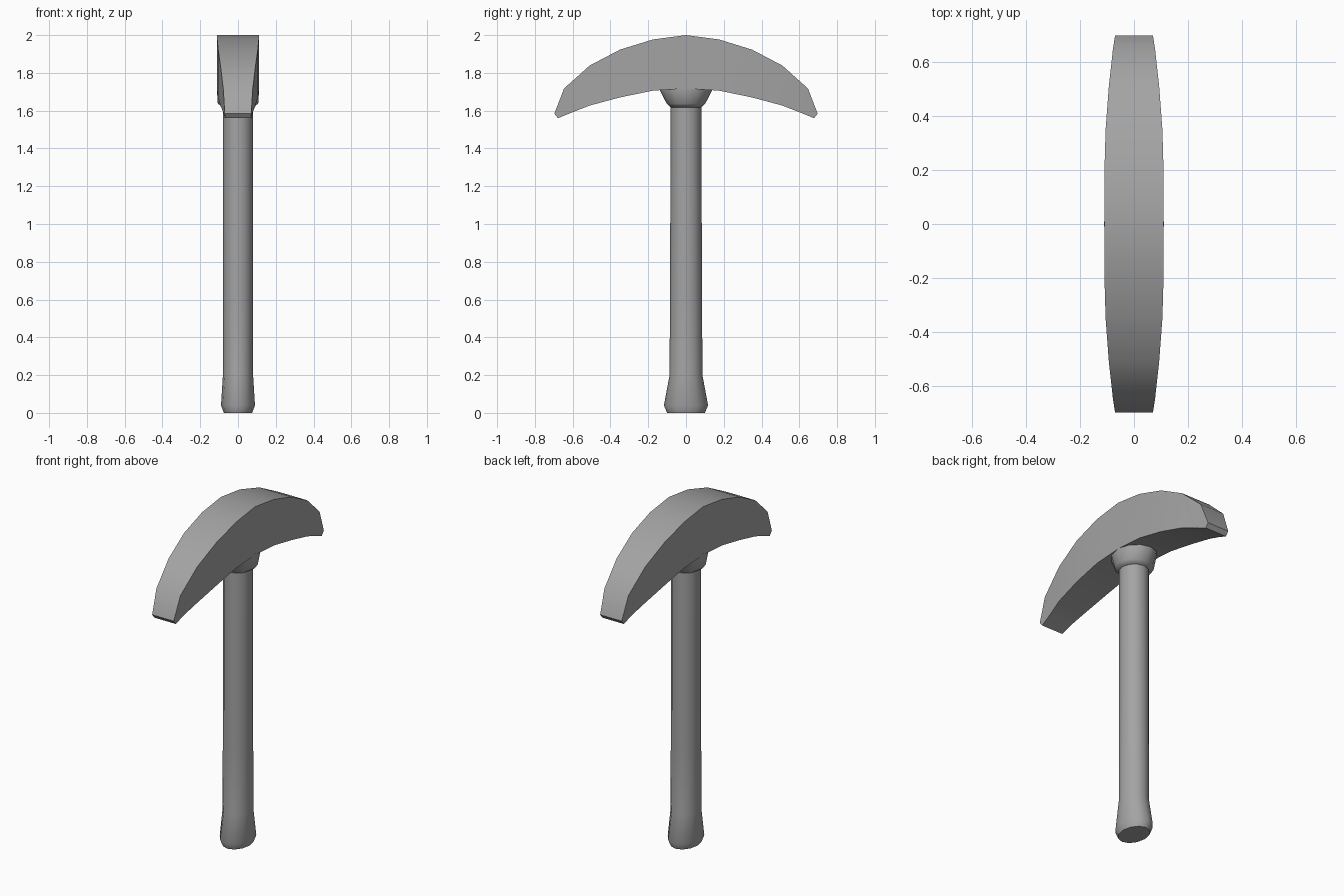
import bpy, bmesh, math

cube = bpy.data.objects.get("Cube")
if cube:
    bpy.data.objects.remove(cube, do_unlink=True)

grey = bpy.data.materials.new("plain grey")
grey.use_nodes = True
colour = (0.37, 0.37, 0.37, 1)
grey.diffuse_color = colour
grey.node_tree.nodes["Principled BSDF"].inputs["Base Color"].default_value = colour


def loft(name, rings, angle):
    """Skin a list of rings of points, cap both ends and shade by angle."""
    bm = bmesh.new()
    loops = [[bm.verts.new(p) for p in ring] for ring in rings]
    n = len(loops[0])
    for a, b in zip(loops, loops[1:]):
        for i in range(n):
            j = (i + 1) % n
            bm.faces.new((a[i], a[j], b[j], b[i]))
    bm.faces.new(loops[0])
    bm.faces.new(loops[-1])
    bmesh.ops.recalc_face_normals(bm, faces=bm.faces)
    mesh = bpy.data.meshes.new(name)
    bm.to_mesh(mesh)
    bm.free()
    mesh.materials.append(grey)
    obj = bpy.data.objects.new(name, mesh)
    bpy.context.collection.objects.link(obj)
    bpy.ops.object.select_all(action='DESELECT')
    obj.select_set(True)
    bpy.context.view_layer.objects.active = obj
    bpy.ops.object.shade_smooth_by_angle(angle=math.radians(angle))
    return obj


def ellipse(rx, ry, z, sides=12):
    return [(rx * math.cos(t), ry * math.sin(t), z)
            for t in (2 * math.pi * i / sides for i in range(sides))]


# Curved head: half width, top (y, z), bottom (y, z), mirrored about the middle
half = [
    (0.11, (0, 2.0), (0, 1.717)),
    (0.11, (0.175, 1.977), (0.175, 1.706)),
    (0.105, (0.35, 1.923), (0.35, 1.67)),
    (0.093, (0.51, 1.839), (0.51, 1.627)),
    (0.078, (0.646, 1.717), (0.6, 1.592)),
    (0.07, (0.697, 1.584), (0.678, 1.56)),
]


def section(side, w, top, low):
    return [(-w, side * top[0], top[1]), (w, side * top[0], top[1]),
            (w, side * low[0], low[1]), (-w, side * low[0], low[1])]


loft("pick_head",
     [section(-1, *s) for s in reversed(half)] + [section(1, *s) for s in half[1:]], 30)

# Oval handle with a flared butt
loft("handle", [ellipse(*r) for r in [
    (0.075, 0.1, 0), (0.09, 0.117, 0.04), (0.08, 0.087, 0.2),
    (0.08, 0.085, 0.6), (0.08, 0.082, 1.35), (0.08, 0.082, 1.65)]], 50)

# Collar under the head
loft("collar", [ellipse(*r) for r in [
    (0.08, 0.082, 1.618), (0.107, 0.102, 1.637), (0.112, 0.14, 1.712),
    (0.112, 0.14, 1.725)]], 50)
